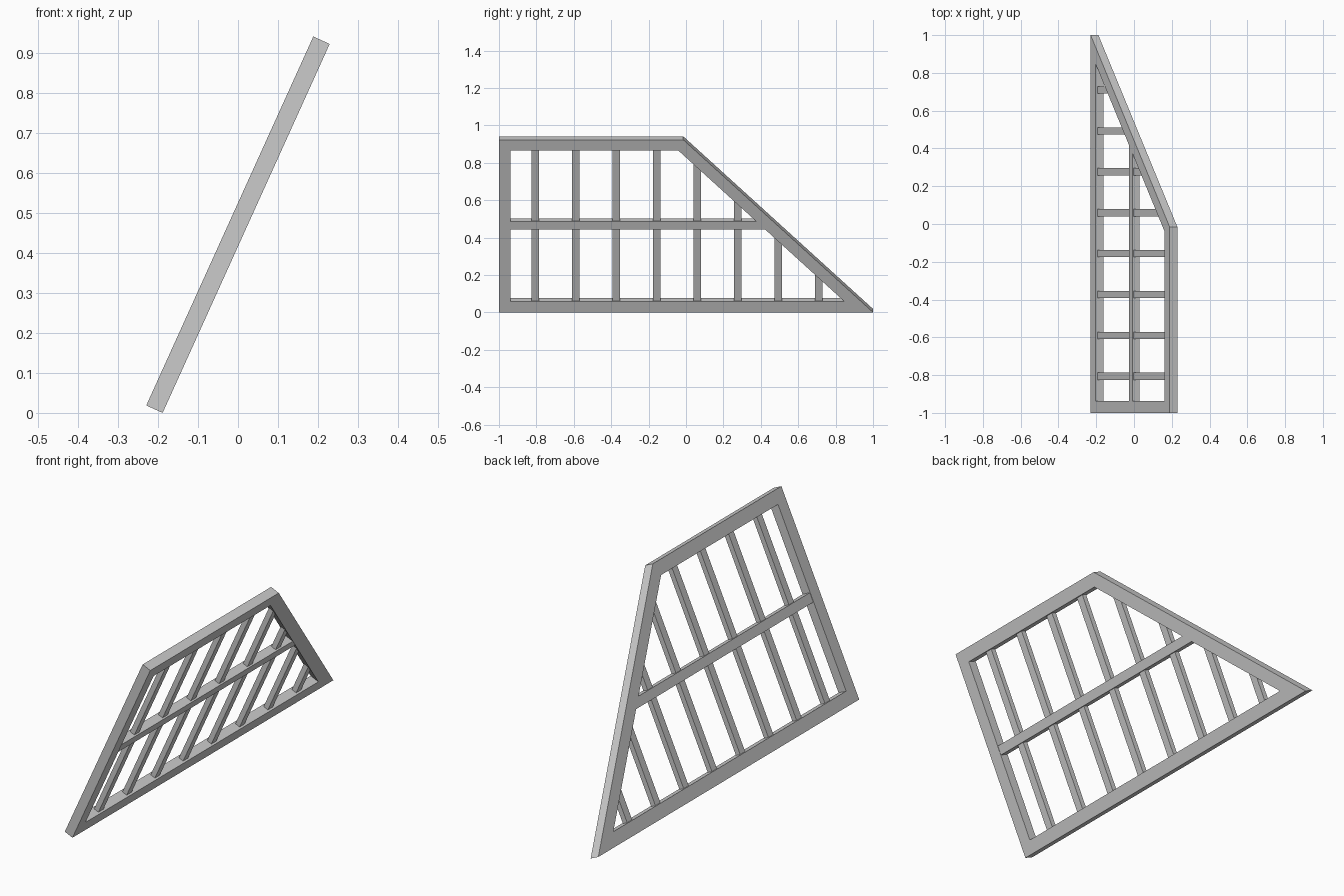
import bpy, bmesh
from mathutils import Vector

if "Cube" in bpy.data.objects:
    bpy.data.objects.remove(bpy.data.objects["Cube"])

# Panel coordinates: y = along the length, v = up the slope, w = through the thickness
DV, DW = Vector((0.4125, 0, 0.911)), Vector((0.911, 0, -0.4125))
H, T, RAIL = 1.013, 0.045, 0.063
ORIGIN = Vector((-0.2295, 0, 0.0186))
TOP_Y = -0.015
SLOPE_LEN = ((1 - TOP_Y) ** 2 + H ** 2) ** 0.5


def place(y, v, w):
    return ORIGIN + Vector((0, y, 0)) + DV * v + DW * w


def slope_y(v, inset):
    """y of the raking edge at height v, moved inward by inset."""
    return 1 - (1 - TOP_Y) * v / H - inset * SLOPE_LEN / H


def slope_v(y, inset):
    return (1 - y - inset * SLOPE_LEN / H) * H / (1 - TOP_Y)


def outline(i):
    return [(-1 + i, i), (slope_y(i, i), i), (slope_y(H - i, i), H - i), (-1 + i, H - i)]


def finish(name, bm):
    bmesh.ops.recalc_face_normals(bm, faces=bm.faces)
    me = bpy.data.meshes.new(name)
    bm.to_mesh(me)
    bm.free()
    bpy.context.collection.objects.link(bpy.data.objects.new(name, me))


def prism(name, profile, w0, w1):
    bm = bmesh.new()
    a = [bm.verts.new(place(y, v, w0)) for y, v in profile]
    b = [bm.verts.new(place(y, v, w1)) for y, v in profile]
    bm.faces.new(a)
    bm.faces.new(b)
    n = len(a)
    for i in range(n):
        j = (i + 1) % n
        bm.faces.new((a[i], a[j], b[j], b[i]))
    finish(name, bm)


# Outer frame: a mitred ring with four sides
bm = bmesh.new()
loops = [[bm.verts.new(place(y, v, w)) for y, v in outline(i)]
         for i, w in ((0, 0), (0, T), (RAIL, T), (RAIL, 0))]
for k in range(4):
    p, q = loops[k], loops[(k + 1) % 4]
    for i in range(4):
        j = (i + 1) % 4
        bm.faces.new((p[i], p[j], q[j], q[i]))
finish("outer_frame", bm)

# Middle rail, housed in the end post and cut parallel to the raking rail
lo, hi, cut = 0.486, 0.531, 0.033
prism("middle_rail", [(-0.97, lo), (slope_y(lo, cut), lo),
                      (slope_y(hi, cut), hi), (-0.97, hi)], 0.002, T - 0.002)

# Thin upright bars, the last four cut by the raking rail
for k in range(8):
    y0 = -0.806 + 0.2165 * k - 0.019
    y1 = y0 + 0.038
    top = H - 0.03
    prism(f"upright_bar_{k + 1}",
          [(y0, 0.042), (y1, 0.042), (y1, min(top, slope_v(y1, cut))),
           (y0, min(top, slope_v(y0, cut)))], 0.010, 0.035)
